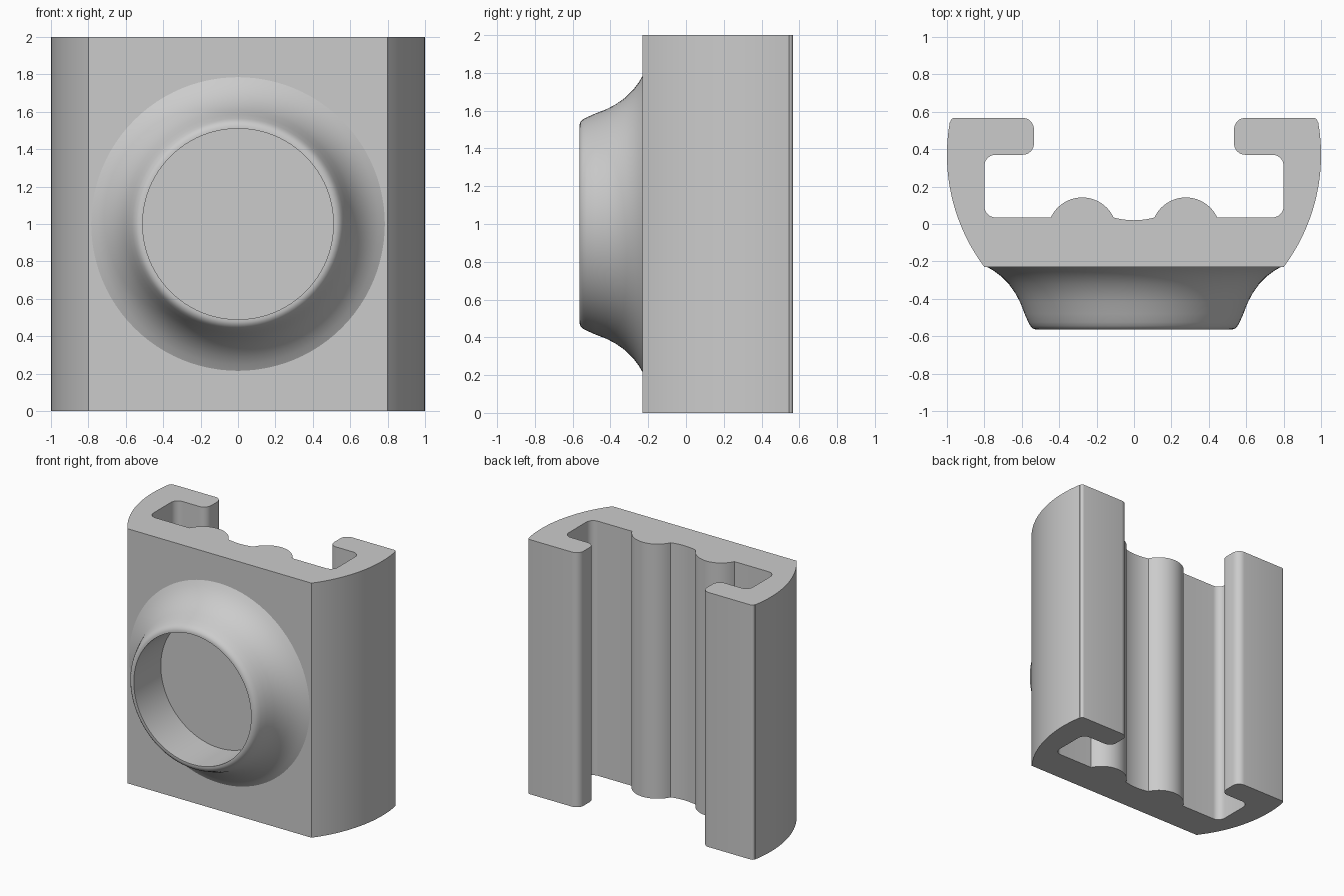
import bpy, bmesh
from math import sin, cos, pi, atan2, radians
from mathutils import Vector, Matrix

cube = bpy.data.objects.get("Cube")
if cube:
    bpy.data.objects.remove(cube, do_unlink=True)

grey = bpy.data.materials.new("plain grey")
grey.use_nodes = True
GREY = (0.6, 0.6, 0.6, 1)
grey.diffuse_color = GREY
grey.node_tree.nodes["Principled BSDF"].inputs["Base Color"].default_value = GREY


def arc(cx, cy, r, a, b, n):
    """Points along an arc, angles in radians."""
    return [(cx + r * cos(a + (b - a) * i / n), cy + r * sin(a + (b - a) * i / n))
            for i in range(n + 1)]


def fillet(prev, corner, nxt, r, n=8):
    """Round a right-angled corner."""
    p, c, q = (Vector(v) for v in (prev, corner, nxt))
    u, v = (p - c).normalized() * r, (q - c).normalized() * r
    return [tuple(c + u * (1 - sin(t)) + v * (1 - cos(t)))
            for t in (i * pi / 2 / n for i in range(n + 1))]


def finish(name, bm):
    bmesh.ops.recalc_face_normals(bm, faces=bm.faces)
    mesh = bpy.data.meshes.new(name)
    bm.to_mesh(mesh)
    bm.free()
    mesh.materials.append(grey)
    obj = bpy.data.objects.new(name, mesh)
    bpy.context.collection.objects.link(obj)
    bpy.ops.object.select_all(action="DESELECT")
    obj.select_set(True)
    bpy.context.view_layer.objects.active = obj
    bpy.ops.object.shade_smooth_by_angle(angle=radians(30))


# Channel body: half cross-section on +x, from the front edge round to the middle
FRONT, BACK, FLOOR, LIP = -0.23, 0.567, 0.035, 0.37
half = arc(0, LIP, 1, atan2(-0.6, 0.8), 0.175, 28)
half += fillet((0.984, 0.5), (0.98, BACK), (0.6, BACK), 0.02, 4)
corners = [(0.98, BACK), (0.535, BACK), (0.535, LIP), (0.8, LIP), (0.8, FLOOR), (0.4, FLOOR)]
for i in range(1, 5):
    half += fillet(*corners[i - 1:i + 2], 0.06)
# rounded rib, then the shallow groove in the middle
rise = atan2(0.078, 0.168)
half += arc(0.277, -0.043, 0.185, rise, pi - rise, 20)
half += arc(0, 0.43, 0.41, -pi / 2 + 0.26, -pi / 2, 6)
outline = half + [(-x, y) for x, y in reversed(half[:-1])]

bm = bmesh.new()
base = bm.faces.new([bm.verts.new((x, y, 0)) for x, y in outline])
top = bmesh.ops.extrude_face_region(bm, geom=[base], use_keep_orig=True)["geom"]
bmesh.ops.translate(bm, vec=(0, 0, 2), verts=[g for g in top if isinstance(g, bmesh.types.BMVert)])
finish("channel_body", bm)

# Flared collar: (radius, y) profile turned about the front-to-back axis
TIP = -0.565
profile = [(0.51, FRONT + 0.01), (0.51, TIP), (0.525, TIP), (0.541, -0.558), (0.554, -0.545),
           (0.565, -0.525), (0.585, -0.48), (0.608, -0.42), (0.635, -0.37), (0.67, -0.32),
           (0.71, -0.28), (0.75, -0.25), (0.785, FRONT), (0.785, FRONT + 0.01)]
bm = bmesh.new()
ring = [bm.verts.new((r, y, 1)) for r, y in profile]
edges = [bm.edges.new(pair) for pair in zip(ring, ring[1:] + ring[:1])]
bmesh.ops.spin(bm, geom=ring + edges, cent=(0, 0, 1), axis=(0, 1, 0),
               angle=2 * pi, steps=96, use_merge=True)
bmesh.ops.remove_doubles(bm, verts=bm.verts, dist=0.0001)
finish("flared_collar", bm)
